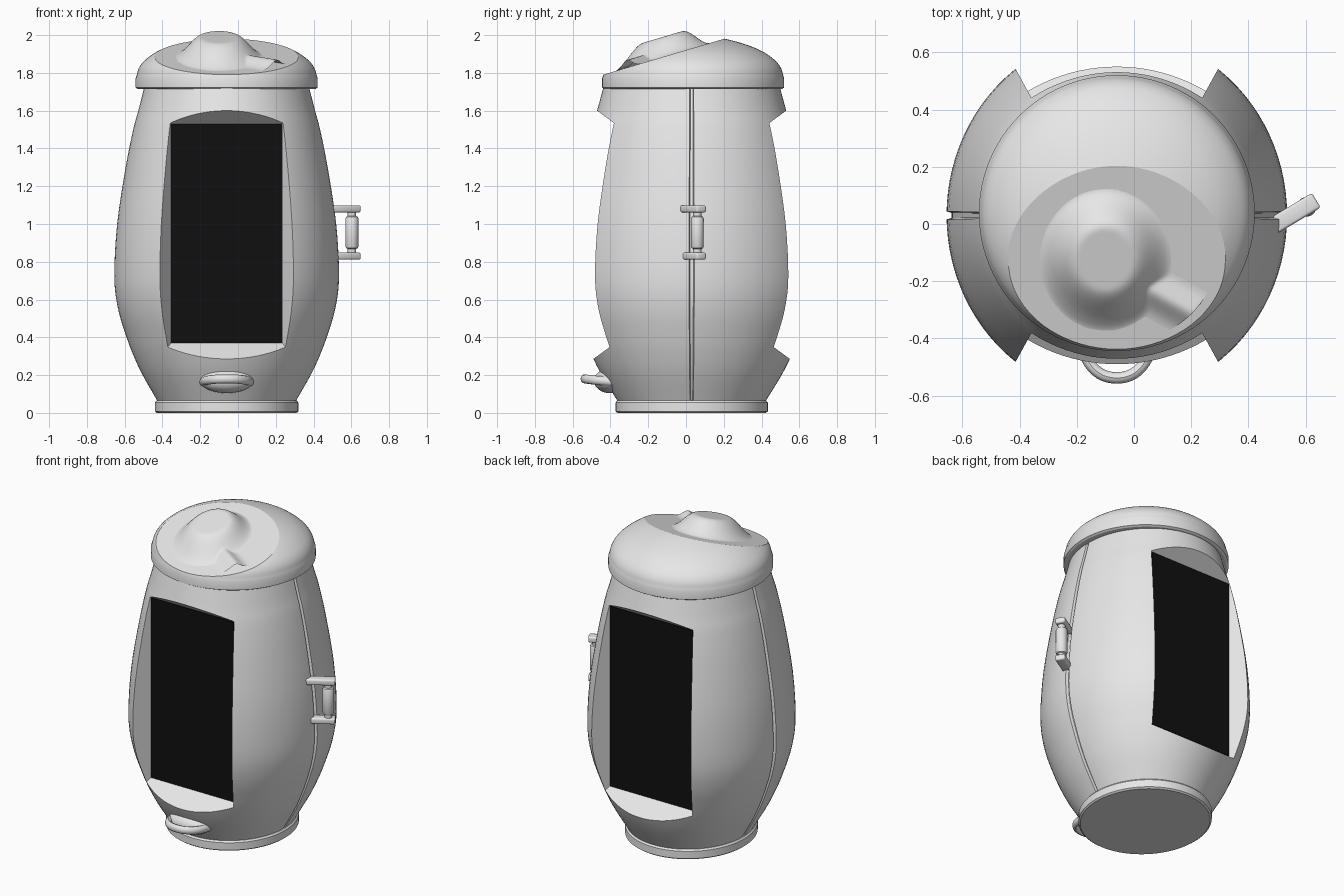
import bpy, bmesh, math
from mathutils import Vector, Matrix

if "Cube" in bpy.data.objects:
    bpy.data.objects.remove(bpy.data.objects["Cube"])

CX, CY = -0.06, 0.03


def material(name, value):
    m = bpy.data.materials.new(name)
    m.use_nodes = True
    color = (value, value, value, 1)
    m.diffuse_color = color
    m.node_tree.nodes["Principled BSDF"].inputs["Base Color"].default_value = color
    return m


GREY = material("light_grey", 0.8)
BLACK = material("screen_black", 0.005)


def finish(name, bm, mat, angle=35):
    bmesh.ops.recalc_face_normals(bm, faces=bm.faces)
    me = bpy.data.meshes.new(name)
    bm.to_mesh(me)
    bm.free()
    ob = bpy.data.objects.new(name, me)
    bpy.context.collection.objects.link(ob)
    me.materials.append(mat)
    smooth(ob, angle)
    return ob


def smooth(ob, angle=35):
    bpy.ops.object.select_all(action='DESELECT')
    ob.select_set(True)
    bpy.context.view_layer.objects.active = ob
    bpy.ops.object.shade_smooth_by_angle(angle=math.radians(angle))


def spline(pts, steps=4):
    """Smooth curve through the given points."""
    pts = [Vector(p) for p in pts]
    ext = [2 * pts[0] - pts[1]] + pts + [2 * pts[-1] - pts[-2]]
    out = []
    for a, b, c, d in zip(ext, ext[1:], ext[2:], ext[3:]):
        for i in range(steps):
            t = i / steps
            out.append(0.5 * (2 * b + (c - a) * t + (2 * a - 5 * b + 4 * c - d) * t * t
                              + (3 * b - a - 3 * c + d) * t ** 3))
    return out + [pts[-1]]


def lathe(profile, center, yscale=1, angles=None, inset=lambda a: 0):
    """Closed turned solid from (radius, height) points."""
    bm = bmesh.new()
    angles = angles or [2 * math.pi * i / 96 for i in range(96)]
    rings = [[bm.verts.new((center[0] + (r - inset(a)) * math.cos(a),
                            center[1] + (r - inset(a)) * math.sin(a) * yscale, z))
              for a in angles] for r, z in profile]
    n = len(angles)
    for lo, hi in zip(rings, rings[1:]):
        for i in range(n):
            bm.faces.new((lo[i], lo[(i + 1) % n], hi[(i + 1) % n], hi[i]))
    bm.faces.new(rings[0][::-1])
    bm.faces.new(rings[-1])
    return bm


# Barrel body with a narrow seam groove down each side
profile = spline([(.365, .06), (.445, .2), (.492, .3), (.53, .4), (.575, .55), (.595, .72),
                  (.58, 1.0), (.535, 1.3), (.495, 1.5), (.468, 1.6), (.435, 1.73)])
angles = []
for side in (0, math.pi):
    angles += [side + k for k in (-.022, -.014, .014, .022)]
    angles += [side + math.pi * i / 48 for i in range(1, 48)]
body = finish("barrel_body", lathe(profile, (CX, CY), 1.07, angles,
              lambda a: .018 if abs(math.sin(a)) < .016 else 0), GREY)

# Tapered recesses front and back, each with a black screen
for label, s in (("front", -1), ("back", 1)):
    bm = bmesh.new()
    rings = []
    for d, w, grow in ((.405, .295, 0), (.705, .46, .22)):
        rings.append([bm.verts.new((CX + sx * w, CY + s * d, z)) for sx, z in
                      ((-1, .37 - grow), (1, .37 - grow), (1, 1.53 + grow), (-1, 1.53 + grow))])
    inner, outer = rings
    bm.faces.new(inner)
    bm.faces.new(outer)
    for i in range(4):
        j = (i + 1) % 4
        bm.faces.new((inner[i], inner[j], outer[j], outer[i]))
    cutter = finish("recess_cutter", bm, GREY)
    cutter.hide_render = True
    mod = body.modifiers.new("recess", 'BOOLEAN')
    mod.operation = 'DIFFERENCE'
    mod.solver = 'EXACT'
    mod.object = cutter
    bpy.context.view_layer.objects.active = body
    bpy.ops.object.modifier_apply(modifier=mod.name)
    bpy.data.objects.remove(cutter)

    bm = bmesh.new()
    bmesh.ops.create_cube(bm, size=1, matrix=Matrix.Translation((CX, CY + s * .407, .95))
                          @ Matrix.Diagonal((.588, .008, 1.16, 1)))
    finish(label + "_screen", bm, BLACK)
smooth(body, 30)

# Base plinth
finish("base_plinth", lathe([(.37, 0), (.38, .008), (.38, .055), (.372, .065)],
                            (CX, CY), 1.06), GREY)

# Domed lid, sliced by a slanted plane
SLOPE = .297


def slant(y):
    return 1.98 + (y - .2) * SLOPE


dome = [(.47, 1.715), (.482, 1.722), (.482, 1.77)] + spline(
    [(.477, 1.785), (.465, 1.825), (.435, 1.865), (.37, 1.912), (.28, 1.95),
     (.17, 1.98), (.08, 1.992), (.005, 1.995)])
bm = lathe(dome, (CX, CY + .008))
cut = bmesh.ops.bisect_plane(bm, geom=bm.verts[:] + bm.edges[:] + bm.faces[:],
                             plane_co=(0, .2, 1.98), plane_no=(0, -SLOPE, 1), clear_outer=True)
bmesh.ops.holes_fill(bm, edges=[e for e in bm.edges if e.is_boundary])
finish("domed_lid", bm, GREY, 25)


# Sculpted mound on the slanted face
def mound(x, y):
    d = math.hypot((x + .1) / .235, (y + .125) / .255)
    t = max(0, min(1, (1 - d) / .6))
    h = .105 * t * t * (3 - 2 * t)
    a, b = Vector((0, -.2)), Vector((.2, -.31))
    k = max(0, min(1, (Vector((x, y)) - a).dot(b - a) / (b - a).length_squared))
    gap = (Vector((x, y)) - a.lerp(b, k)).length
    return max(h, .04 * math.exp(-(gap / .045) ** 2))


bm = bmesh.new()
bmesh.ops.create_grid(bm, x_segments=56, y_segments=56, size=1)
for v in bm.verts:
    u, w = v.co.x, v.co.y
    x = -.06 + .34 * u * math.sqrt(1 - w * w / 2)
    y = -.135 + .28 * w * math.sqrt(1 - u * u / 2)
    v.co = (x, y, slant(y) + mound(x, y) - .001 + .002 * min(1, mound(x, y) * 100))
relief = finish("lid_mound", bm, GREY, 60)
if relief.data.polygons[0].normal.z < 0:
    relief.data.flip_normals()

# Front loop: flared root and a bent ring
bm = bmesh.new()
bmesh.ops.create_uvsphere(bm, u_segments=32, v_segments=16, radius=1,
                          matrix=Matrix.Translation((CX, -.405, .17))
                          @ Matrix.Diagonal((.14, .082, .065, 1)))
finish("loop_root", bm, GREY)

path = spline([(-.185, -.39, .165), (-.165, -.47, .172), (-.12, -.522, .178), (CX, -.538, .18),
               (0, -.522, .178), (.045, -.47, .172), (.065, -.39, .165)])
bm = bmesh.new()
rings = []
for i, p in enumerate(path):
    tan = (path[min(i + 1, len(path) - 1)] - path[max(i - 1, 0)]).normalized()
    side = tan.cross(Vector((0, 0, 1))).normalized()
    rings.append([bm.verts.new(p + side * .02 * math.cos(k * math.pi / 6)
                               + Vector((0, 0, .024 * math.sin(k * math.pi / 6))))
                  for k in range(12)])
for lo, hi in zip(rings, rings[1:]):
    for i in range(12):
        bm.faces.new((lo[i], lo[(i + 1) % 12], hi[(i + 1) % 12], hi[i]))
bm.faces.new(rings[0])
bm.faces.new(rings[-1])
finish("front_loop", bm, GREY)

# Side handle: two brackets and a turned grip
for label, z in (("lower", .83), ("upper", 1.08)):
    bm = bmesh.new()
    bmesh.ops.create_cube(bm, size=1, matrix=Matrix.Translation((.562, .038, z))
                          @ Matrix.Rotation(math.radians(31), 4, 'Z')
                          @ Matrix.Diagonal((.175, .06, .038, 1)))
    bmesh.ops.bevel(bm, geom=bm.edges[:], offset=.01, segments=3, affect='EDGES', profile=.5)
    finish(label + "_handle_bracket", bm, GREY)
finish("handle_grip", lathe([(.022, .83), (.022, .868), (.03, .872), (.034, .88), (.034, 1.03),
                             (.03, 1.038), (.022, 1.042), (.022, 1.08)], (.603, .06)), GREY)
